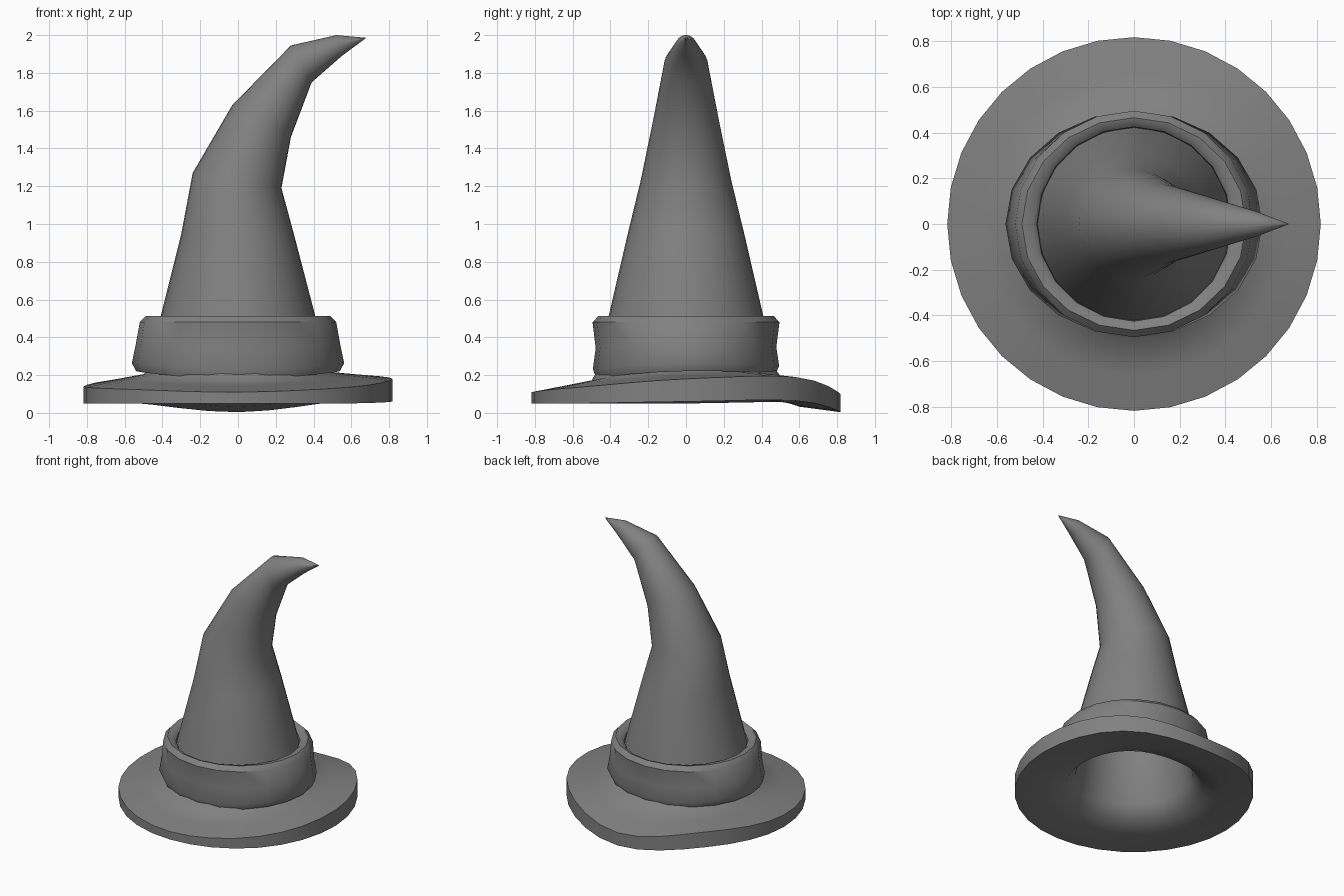
import bpy
import bmesh
from math import sin, cos, tau, radians

if "Cube" in bpy.data.objects:
    bpy.data.objects.remove(bpy.data.objects["Cube"])

# Dark grey cloth
cloth = bpy.data.materials.new("grey_cloth")
cloth.diffuse_color = (.22, .22, .22, 1)
cloth.use_nodes = True
cloth.node_tree.nodes["Principled BSDF"].inputs["Base Color"].default_value = cloth.diffuse_color


def loft(name, rings, loop=False, angle=35):
    """Skin a list of equal-length point rings; optionally join last to first."""
    bm = bmesh.new()
    vr = [[bm.verts.new(p) for p in r] for r in rings]
    pairs = list(zip(vr, vr[1:])) + ([(vr[-1], vr[0])] if loop else [])
    for a, b in pairs:
        n = len(a)
        for i in range(n):
            j = (i + 1) % n
            bm.faces.new((a[i], a[j], b[j], b[i]))
    if not loop:
        bm.faces.new(vr[0])
        bm.faces.new(vr[-1])
    bmesh.ops.remove_doubles(bm, verts=bm.verts, dist=0.0005)
    bmesh.ops.recalc_face_normals(bm, faces=bm.faces)
    me = bpy.data.meshes.new(name)
    bm.to_mesh(me)
    bm.free()
    me.materials.append(cloth)
    ob = bpy.data.objects.new(name, me)
    bpy.context.collection.objects.link(ob)
    me.shade_smooth()
    me.set_sharp_from_angle(angle=radians(angle))
    return ob


def wave(table, a):
    """Smooth periodic interpolation of values spaced evenly around the hat."""
    n = len(table)
    f = (a / tau * n) % n
    i = int(f)
    t = f - i
    p0, p1, p2, p3 = (table[(i + k) % n] for k in (-1, 0, 1, 2))
    return 0.5 * (2*p1 + (p2 - p0)*t + (2*p0 - 5*p1 + 4*p2 - p3)*t*t
                  + (3*p1 - p0 - 3*p2 + p3)*t**3)


N = 32
ANG = [tau * i / N for i in range(N)]

# Brim heights from right, counter-clockwise every 45 degrees:
# upper edge, lower edge, and upper surface next to the band
TOP = [.18, .19, .10, .17, .14, .125, .11, .135]
BOT = [.06, .065, .004, .055, .05, .05, .05, .05]
MID = [.215, .215, .195, .21, .205, .195, .17, .195]


def brim_ring(r, outer, w, inner):
    """Ring of radius r at a blend of the outer and inner height tables."""
    return [(r*cos(a), r*sin(a), w*wave(outer, a) + (1 - w)*wave(inner, a))
            for a in ANG]


# Bent crown sections: left point (x, z), right point (x, z), half depth in y
CROWN = [
    ((-.41, .51), (.41, .51), .41),
    ((-.30, .95), (.295, .95), .308),
    ((-.24, 1.27), (.23, 1.19), .24),
    ((-.03, 1.63), (.28, 1.46), .175),
    ((.28, 1.945), (.39, 1.75), .115),
    ((.52, 2.0), (.55, 1.89), .055),
]


def crown_ring(sec, inset=0.0):
    (lx, lz), (rx, rz), hy = sec
    k = 1 - inset / hy
    return [((lx + rx)/2 + k*cos(a)*(rx - lx)/2, k*hy*sin(a),
             (lz + rz)/2 + k*cos(a)*(rz - lz)/2) for a in ANG]


# Hat body: inner lining, underside, brim edge, brim top, crown, tip
rings = [crown_ring(s, .06) for s in reversed(CROWN[:5])]
rings += [brim_ring(.40, BOT, .1, [.21]), brim_ring(.465, BOT, .4, [.14]),
          brim_ring(.60, BOT, .7, [.10]), brim_ring(.817, BOT, 1, [0])]
rings += [brim_ring(.817, TOP, 1, MID), brim_ring(.66, TOP, .5, MID),
          brim_ring(.50, TOP, 0, MID), brim_ring(.45, TOP, 0, [.26])]
rings += [crown_ring(s) for s in CROWN]
rings.append(crown_ring(((.676, 1.986), (.677, 1.984), .001)))
loft("hat_body", rings, angle=60)

# Band around the crown: x radius, y radius, height, share of bottom wave
BAND = [
    (.42, .42, .42, 0), (.425, .425, .485, 0), (.445, .445, .505, 0),
    (.49, .465, .512, 0), (.52, .495, .48, 0), (.543, .478, .35, .3),
    (.562, .493, .252, 1), (.54, .475, .208, 1.1), (.44, .44, .21, 1),
]
M = 20
band = []
for rx, ry, z, w in BAND:
    band.append([(rx*cos(a), ry*sin(a),
                  z + w*(.012*cos(2*a) + .009*sin(a)))
                 for a in (tau * i / M for i in range(M))])
loft("hat_band", band, loop=True, angle=40)
